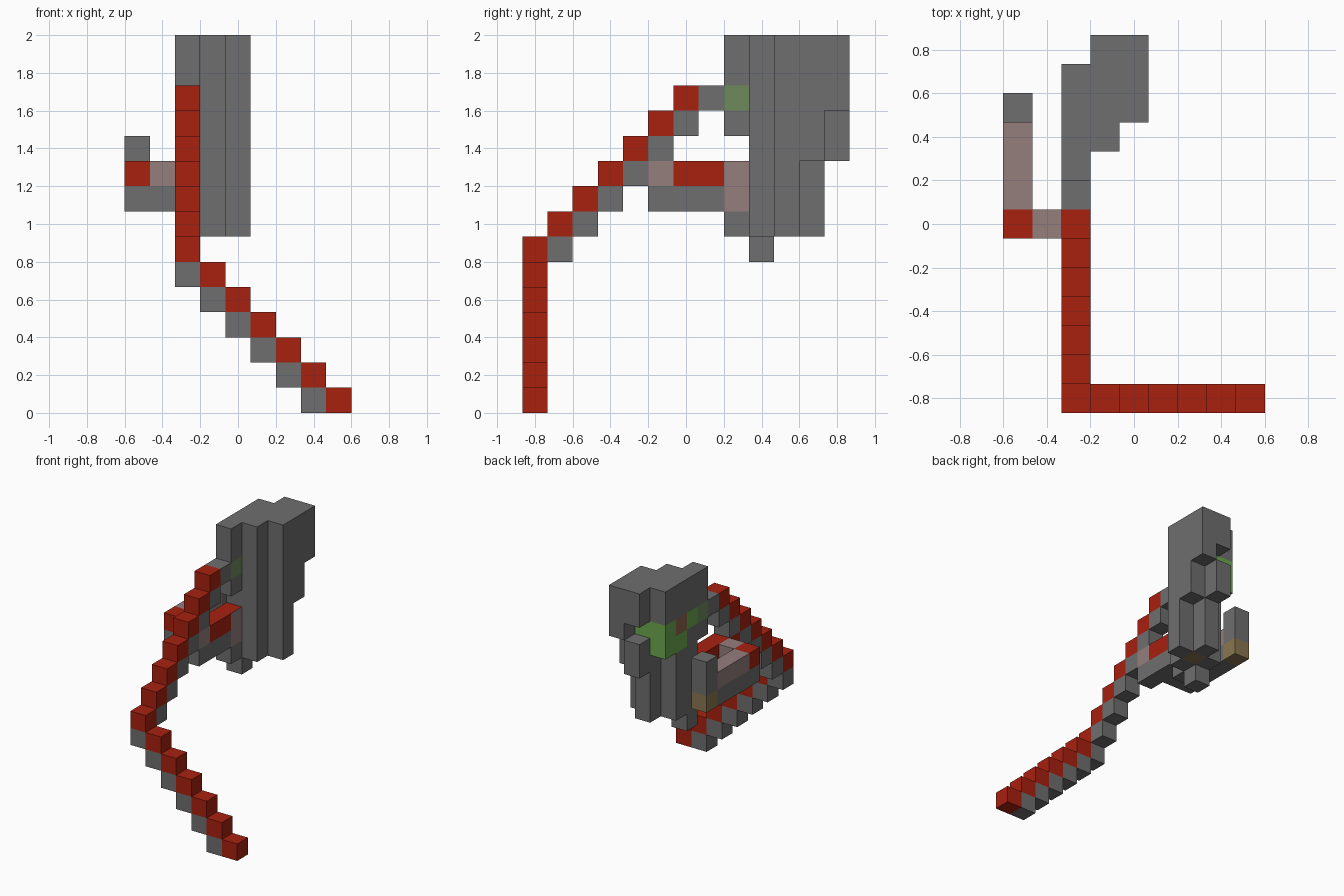
import bpy
import bmesh
from mathutils import Vector

if "Cube" in bpy.data.objects:
    bpy.data.objects.remove(bpy.data.objects["Cube"], do_unlink=True)

UNIT = 2 / 15                       # edge length of one block
ORIGIN = Vector((-0.6, -6.5 * UNIT, 0))

COLOURS = {
    "stone_grey": (0.156, 0.156, 0.156),
    "deep_red": (0.392, 0.015, 0.005),
    "dusty_pink": (0.296, 0.209, 0.202),
    "leaf_green": (0.15, 0.39, 0.076),
    "muted_green": (0.156, 0.254, 0.107),
    "tan": (0.25, 0.18, 0.08),
    "rust_brown": (0.27, 0.13, 0.07),
}
NAMES = list(COLOURS)


def make_material(name, rgb):
    mat = bpy.data.materials.new(name)
    mat.use_nodes = True
    mat.diffuse_color = (*rgb, 1)
    node = next(n for n in mat.node_tree.nodes if n.type == "BSDF_PRINCIPLED")
    node.inputs["Base Color"].default_value = (*rgb, 1)
    node.inputs["Roughness"].default_value = 0.9
    return mat


MATERIALS = [make_material(n, c) for n, c in COLOURS.items()]

parts = {}        # part name -> {block: colour}
painted = {}      # (block, direction) -> colour of a single face
RIGHT, LEFT, DOWN = (1, 0, 0), (-1, 0, 0), (0, 0, -1)


def span(value):
    """One index, or an inclusive (first, last) pair."""
    first, last = value if isinstance(value, tuple) else (value, value)
    return range(first, last + 1)


def fill(part, colour, x, y, z):
    cells = parts.setdefault(part, {})
    for i in span(x):
        for j in span(y):
            for k in span(z):
                cells[i, j, k] = colour


def build(part, occupied):
    """Blocks of one part as a mesh, without the faces between touching blocks."""
    bm = bmesh.new()
    for cell, colour in parts[part].items():
        cube = bmesh.ops.create_cube(bm, size=UNIT)
        centre = ORIGIN + (Vector(cell) + Vector((0.5, 0.5, 0.5))) * UNIT
        bmesh.ops.translate(bm, verts=cube["verts"], vec=centre)
        hidden = []
        for face in {f for v in cube["verts"] for f in v.link_faces}:
            face.normal_update()
            way = tuple(round(n) for n in face.normal)
            face.material_index = NAMES.index(painted.get((cell, way), colour))
            if tuple(c + w for c, w in zip(cell, way)) in occupied:
                hidden.append(face)
        bmesh.ops.delete(bm, geom=hidden, context="FACES")
    bmesh.ops.remove_doubles(bm, verts=bm.verts, dist=UNIT / 100)
    mesh = bpy.data.meshes.new(part)
    bm.to_mesh(mesh)
    bm.free()
    for mat in MATERIALS:
        mesh.materials.append(mat)
    bpy.context.collection.objects.link(bpy.data.objects.new(part, mesh))


# Lower shaft: stairs running sideways, red on top of grey
for step in range(7):
    fill("lower_shaft", "deep_red", 2 + step, 0, 6 - step)
    if step < 6:
        fill("lower_shaft", "stone_grey", 2 + step, 0, 5 - step)

# Upper shaft: stairs running backward up to the head
for step in range(1, 7):
    fill("upper_shaft", "deep_red", 2, step, 6 + step)
    fill("upper_shaft", "stone_grey", 2, step, 5 + step)
fill("upper_shaft", "stone_grey", 2, 7, 12)

# Brace under the upper shaft
fill("brace", "stone_grey", 2, (5, 8), 8)
fill("brace", "deep_red", 2, (5, 8), 9)
fill("brace", "stone_grey", 2, 8, 7)
painted[(2, 5, 9), RIGHT] = "dusty_pink"
for k in (8, 9):
    painted[(2, 8, k), RIGHT] = "dusty_pink"

# Side hook
fill("side_hook", "stone_grey", (0, 1), 6, 8)
fill("side_hook", "stone_grey", 0, (7, 9), 8)
fill("side_hook", "dusty_pink", 1, 6, 9)
fill("side_hook", "dusty_pink", 0, (7, 9), 9)
fill("side_hook", "deep_red", 0, 6, 9)
fill("hook_tip", "stone_grey", 0, 10, (9, 10))
fill("hook_tip", "tan", 0, 10, 8)

# Head: three staggered upright slabs
fill("head_inner_slab", "stone_grey", 2, 8, (11, 14))
fill("head_inner_slab", "stone_grey", 2, 9, (6, 14))
fill("head_inner_slab", "stone_grey", 2, 10, (7, 14))
fill("head_inner_slab", "stone_grey", 2, 11, (13, 14))
fill("head_middle_slab", "stone_grey", 3, (9, 11), (7, 14))
fill("head_middle_slab", "stone_grey", 3, 12, (10, 11))
fill("head_middle_slab", "stone_grey", 3, 12, (13, 14))
fill("head_outer_slab", "stone_grey", 4, 10, (7, 14))
fill("head_outer_slab", "stone_grey", 4, 11, (10, 14))
fill("head_outer_slab", "stone_grey", 4, 12, (12, 14))
painted[(3, 10, 7), DOWN] = "tan"

# Green band around the head
fill("head_inner_slab", "leaf_green", 2, (8, 11), 12)
fill("head_inner_slab", "leaf_green", 2, (10, 11), 11)
fill("head_middle_slab", "leaf_green", 3, 11, 12)
painted[(2, 8, 12), RIGHT] = "muted_green"
painted[(2, 8, 12), LEFT] = "muted_green"
painted[(2, 10, 12), LEFT] = "rust_brown"

all_cells = {cell for cells in parts.values() for cell in cells}
for part_name in parts:
    build(part_name, all_cells)
